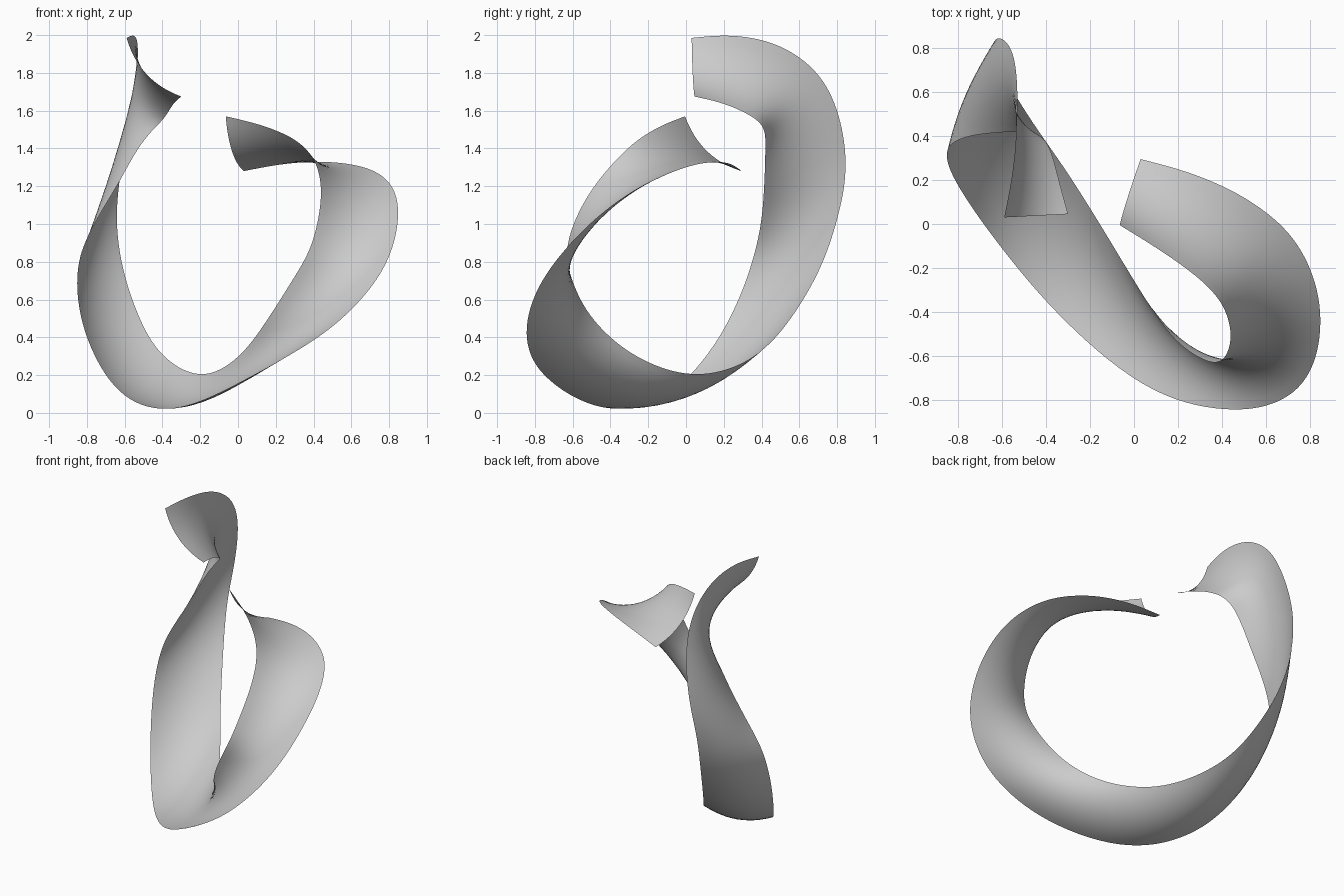
import bpy, bmesh
from mathutils import Vector

if "Cube" in bpy.data.objects:
    bpy.data.objects.remove(bpy.data.objects["Cube"])

# Paired control points along the two edges of the ribbon
RULINGS = [
    ((-.065, -.005, 1.57), (.03, .295, 1.28)),
    ((.12, -.12, 1.525), (.25, .235, 1.32)),
    ((.30, -.25, 1.45), (.49, .13, 1.33)),
    ((.40, -.36, 1.35), (.71, -.04, 1.29)),
    ((.44, -.48, 1.21), (.825, -.26, 1.19)),
    ((.43, -.575, 1.05), (.85, -.48, 1.03)),
    ((.38, -.635, .86), (.80, -.68, .82)),
    ((.28, -.60, .69), (.68, -.80, .63)),
    ((.16, -.50, .50), (.46, -.85, .42)),
    ((.02, -.29, .31), (.09, -.77, .205)),
    ((-.155, 0, .20), (-.33, -.43, .01)),
    ((-.31, .245, .235), (-.61, -.10, .085)),
    ((-.44, .43, .35), (-.78, .14, .34)),
    ((-.53, .57, .52), (-.85, .28, .60)),
    ((-.61, .71, .76), (-.84, .36, .83)),
    ((-.645, .80, 1.02), (-.75, .40, 1.02)),
    ((-.62, .85, 1.29), (-.63, .415, 1.22)),
    ((-.565, .81, 1.58), (-.53, .42, 1.40)),
    ((-.535, .70, 1.80), (-.45, .415, 1.50)),
    ((-.53, .49, 1.95), (-.39, .365, 1.56)),
    ((-.55, .24, 2.0), (-.345, .21, 1.635)),
    ((-.59, .03, 1.985), (-.30, .045, 1.675)),
]
STEPS, ACROSS, SAG = 8, 12, .054


def spline(points):
    """Centripetal spline through the points, then lightly relaxed."""
    p = [Vector(q) for q in points]
    p = [2 * p[0] - p[1]] + p + [2 * p[-1] - p[-2]]
    out = []
    for i in range(1, len(p) - 2):
        a, b, c, d = p[i - 1:i + 3]
        k0, k1, k2 = ((v - u).length ** .5 for u, v in ((a, b), (b, c), (c, d)))
        mb = k1 * ((b - a) / k0 - (c - a) / (k0 + k1) + (c - b) / k1)
        mc = k1 * ((c - b) / k1 - (d - b) / (k1 + k2) + (d - c) / k2)
        for s in range(STEPS):
            t = s / STEPS
            out.append((2*t**3 - 3*t**2 + 1) * b + (t**3 - 2*t**2 + t) * mb
                       + (3*t**2 - 2*t**3) * c + (t**3 - t**2) * mc)
    out.append(p[-2])
    for _ in range(14):
        out = [out[0]] + [(u + 2 * v + w) / 4 for u, v, w in
                          zip(out, out[1:], out[2:])] + [out[-1]]
    return out


# Twisted ribbon: a thin open sheet between the edges, bowed across its width
bm = bmesh.new()
edge_a, edge_b = (spline(pts) for pts in zip(*RULINGS))
mid = [(a + b) / 2 for a, b in zip(edge_a, edge_b)]
rows = []
for i, (a, b) in enumerate(zip(edge_a, edge_b)):
    along = mid[min(i + 3, len(mid) - 1)] - mid[max(i - 3, 0)]
    bow = (b - a).cross(along).normalized() * SAG
    ts = [j / ACROSS for j in range(ACROSS + 1)]
    rows.append([bm.verts.new(a.lerp(b, t) + bow * 4 * t * (1 - t)) for t in ts])
for r0, r1 in zip(rows, rows[1:]):
    for j in range(ACROSS):
        bm.faces.new((r0[j], r0[j + 1], r1[j + 1], r1[j])).smooth = True
mesh = bpy.data.meshes.new("twisted_ribbon")
bm.to_mesh(mesh)
bm.free()
ribbon = bpy.data.objects.new("twisted_ribbon", mesh)
bpy.context.collection.objects.link(ribbon)
